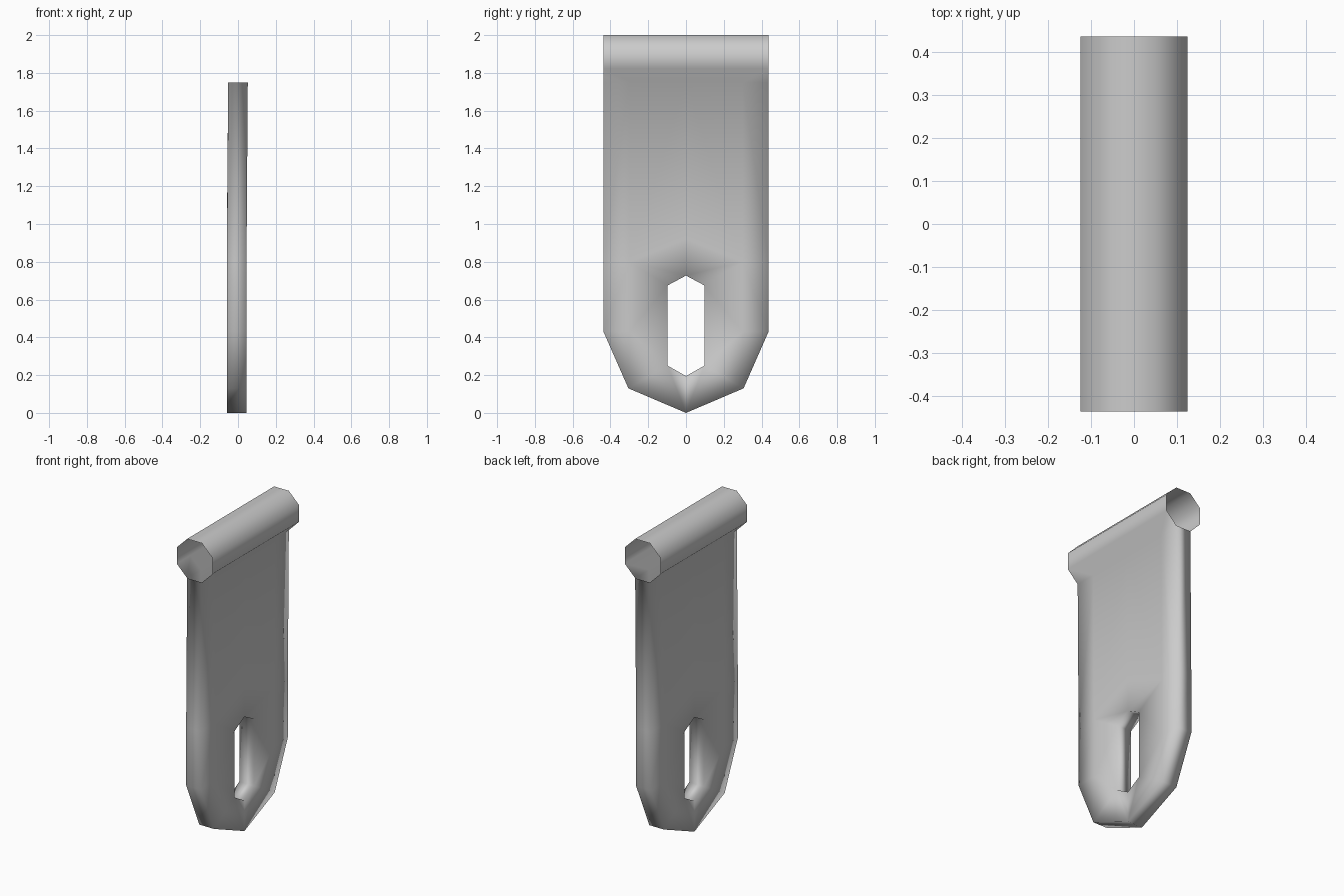
import bpy, bmesh, math

if "Cube" in bpy.data.objects:
    bpy.data.objects.remove(bpy.data.objects["Cube"])

W = 0.437                      # half width of the strap
R = 0.125 / math.cos(math.pi / 8)   # octagon corner radius

# Half outline of the strap (y, z), mirrored below
P = dict(
    tip=(0, 0), low=(0.305, 0.13), side=(W, 0.43), mid=(W, 0.80), top=(W, 1.75),
    h0=(0, 0.195), h1=(0.097, 0.25), h2=(0.097, 0.675), h3=(0, 0.727),
    i1=(0.30, 0.43), i2=(0.30, 0.80), i3=(0.30, 1.75), c=(0, 0.92), ctop=(0, 1.75))
FACES = ["tip low h1 h0", "low side i1", "low i1 h1", "side mid i2 i1",
         "i1 i2 h2 h1", "i2 c h3 h2", "mid top i3 i2", "i2 i3 ctop c"]
RIM = ["tip", "low", "side", "mid", "top"]
HOLE = ["h0", "h1", "h2", "h3"]

bm = bmesh.new()


def face(cos):
    bm.faces.new([bm.verts.new(c) for c in cos])


def point(name, front, m):
    # Strap leaves the tube centred, then sits slightly towards -x
    y, z = P[name]
    shift = 0.0 if z > 1.7 else -0.007
    return (shift + (0.052 if front else -0.052), m * y, z)


for m in (1, -1):
    # Strap: both broad sides, outer rim and slot wall
    for f in FACES:
        for front in (True, False):
            face([point(n, front, m) for n in f.split()])
    for chain in (RIM, HOLE):
        for a, b in zip(chain, chain[1:]):
            face([point(a, True, m), point(b, True, m),
                  point(b, False, m), point(a, False, m)])
    # Open-ended octagonal tube, lower facet replaced by the strap
    for k in range(7):
        a, b = [-math.pi / 2 + math.pi / 8 + (k + j) * math.pi / 4 for j in (0, 1)]
        for y0, y1 in ((0, 0.30), (0.30, W)):
            face([(R * math.cos(t), m * y, 1.875 + R * math.sin(t))
                  for t, y in ((a, y0), (b, y0), (b, y1), (a, y1))])

bmesh.ops.remove_doubles(bm, verts=bm.verts, dist=0.001)
bmesh.ops.recalc_face_normals(bm, faces=bm.faces)
# Make sure the shell faces outwards (topmost facet points up)
if max(bm.faces, key=lambda f: f.calc_center_median().z).normal.z < 0:
    bmesh.ops.reverse_faces(bm, faces=bm.faces)
for f in bm.faces:
    f.smooth = True

mesh = bpy.data.meshes.new("slotted_strap_with_tube")
bm.to_mesh(mesh)
bm.free()
obj = bpy.data.objects.new("slotted_strap_with_tube", mesh)
bpy.context.collection.objects.link(obj)
